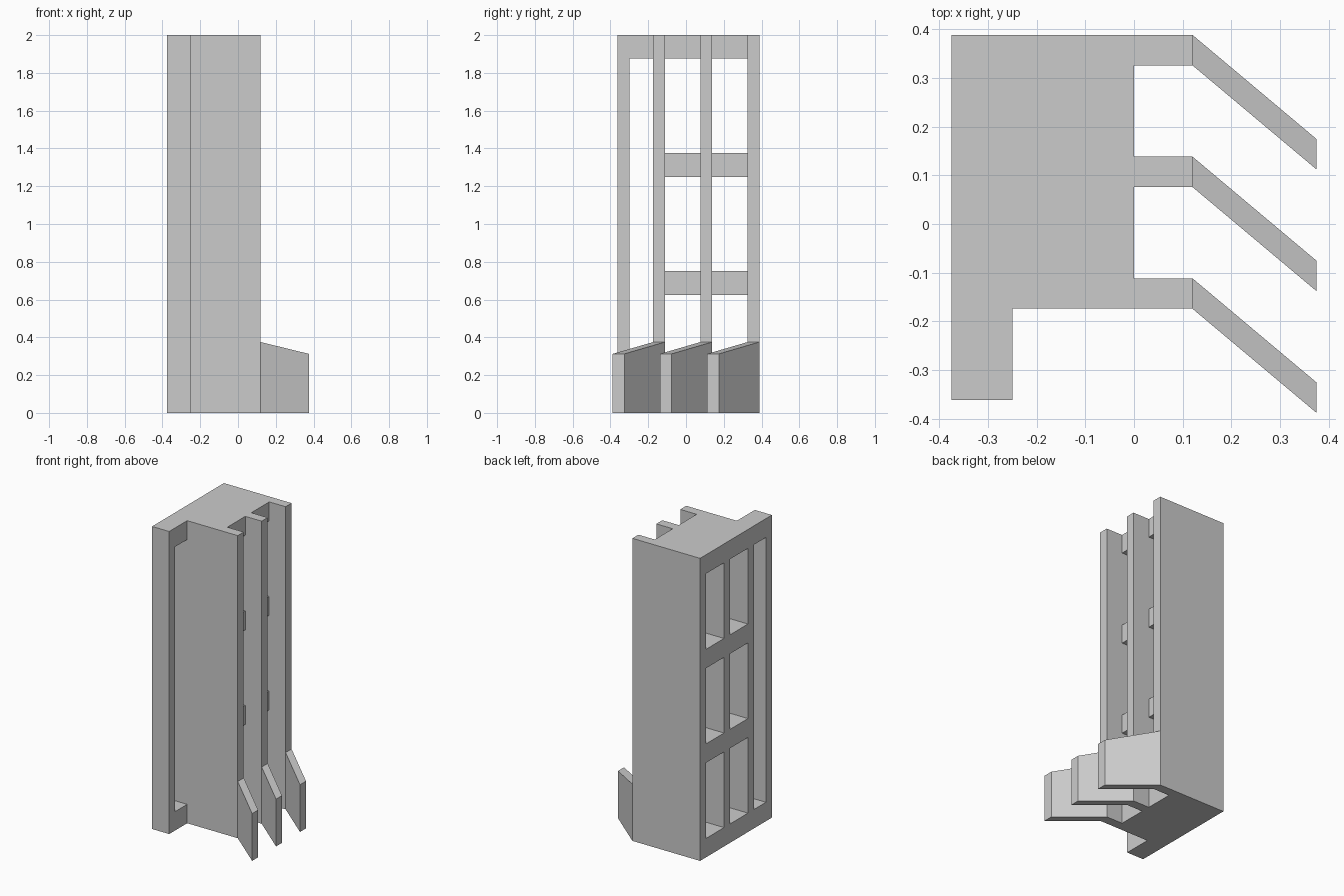
import bpy

cube = bpy.data.objects.get("Cube")
if cube:
    bpy.data.objects.remove(cube, do_unlink=True)

# Single flat colour
grey = bpy.data.materials.new("light_grey")
grey.use_nodes = True
colour = (0.6, 0.6, 0.6, 1)
grey.diffuse_color = colour
grey.node_tree.nodes["Principled BSDF"].inputs["Base Color"].default_value = colour

T = 0.0625                 # panel thickness
RAIL = 0.125               # rail height
BACK, END = -0.375, 0.12   # depth range of the walls
FIN_TIP, FIN_SWEEP = 0.375, 0.214
WALL_Y = {"front": -0.174, "middle": 0.076, "rear": 0.326}


def prism(name, outline, heights):
    """Upright prism over a plan outline with one top height per corner."""
    n = len(outline)
    verts = [(x, y, z0) for (x, y), (z0, z1) in zip(outline, heights)]
    verts += [(x, y, z1) for (x, y), (z0, z1) in zip(outline, heights)]
    faces = [tuple(reversed(range(n))), tuple(range(n, 2 * n))]
    faces += [(i, (i + 1) % n, n + (i + 1) % n, n + i) for i in range(n)]
    mesh = bpy.data.meshes.new(name)
    mesh.from_pydata(verts, [], faces)
    mesh.materials.append(grey)
    obj = bpy.data.objects.new(name, mesh)
    bpy.context.collection.objects.link(obj)
    return obj


def box(name, x0, x1, y0, y1, z0, z1):
    return prism(name, [(x0, y0), (x1, y0), (x1, y1), (x0, y1)], [(z0, z1)] * 4)


# Tall walls, each with a swept fin at the foot
for label, y in WALL_Y.items():
    box(label + "_wall", BACK, END, y, y + T, 0, 2)
    tip = y - FIN_SWEEP
    prism(label + "_fin",
          [(END, y), (FIN_TIP, tip), (FIN_TIP, tip + T), (END, y + T)],
          [(0, 0.375), (0, 0.3125), (0, 0.3125), (0, 0.375)])

# Shelves between neighbouring walls
ys = list(WALL_Y.values())
for bay, (y0, y1) in zip(("front", "rear"), zip(ys, ys[1:])):
    for level, z in zip(("bottom", "lower", "upper", "top"), (0, 0.625, 1.25, 1.875)):
        box(f"{bay}_{level}_shelf", BACK, 0, y0 + T, y1, z, z + RAIL)

# Narrow side frame: post joined to the front wall by two rails
FRAME_X, POST_Y = -0.25, -0.3615
box("side_post", BACK, FRAME_X, POST_Y, POST_Y + T, 0, 2)
for level, z in (("bottom", 0), ("top", 1.875)):
    box(f"side_{level}_rail", BACK, FRAME_X, POST_Y + T, ys[0], z, z + RAIL)
